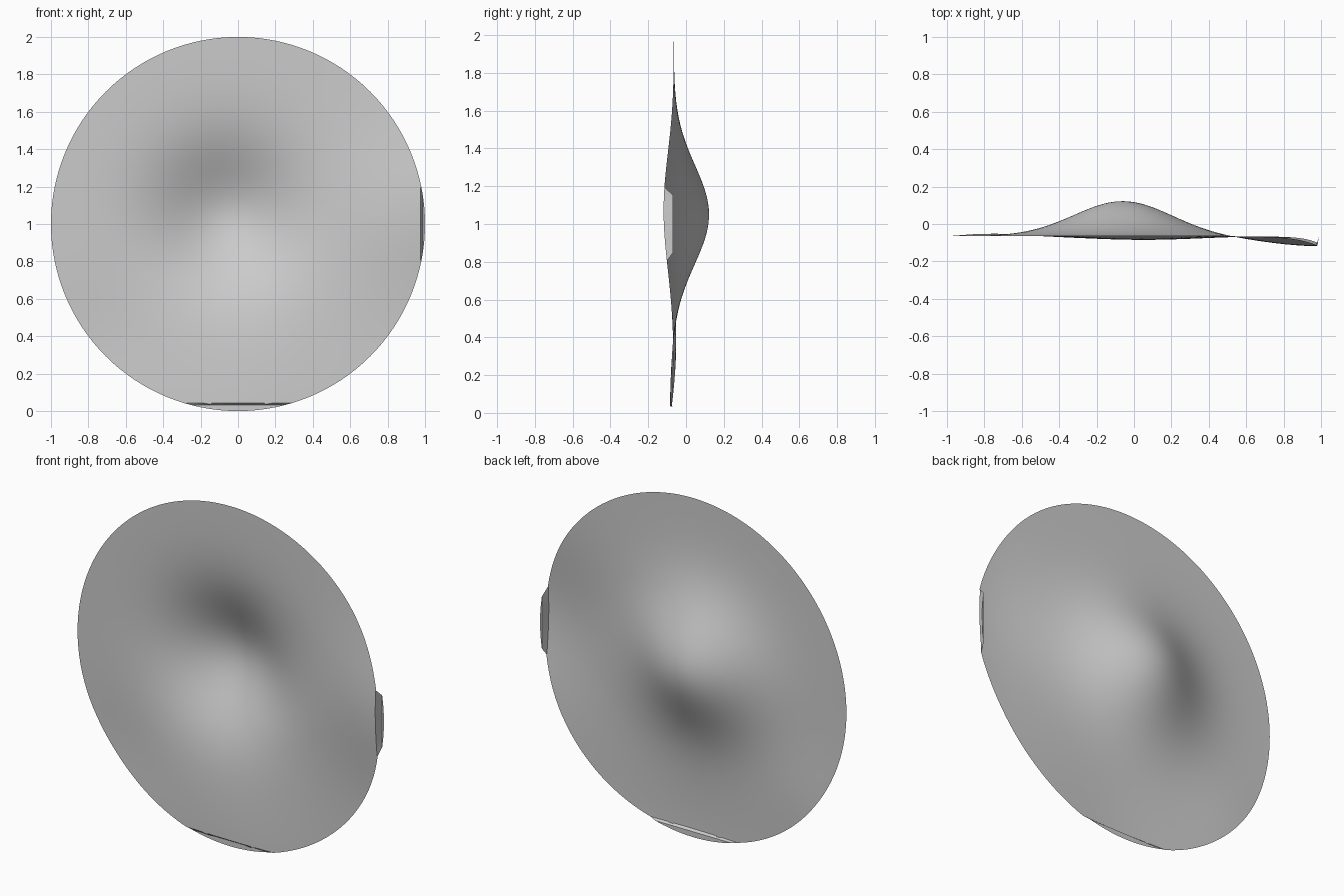
import bpy, bmesh, math
from mathutils import Vector

if "Cube" in bpy.data.objects:
    bpy.data.objects.remove(bpy.data.objects["Cube"])

SEGMENTS, RINGS = 128, 40
BASE = -0.065            # resting depth of the sheet
RIGHT_FOLD = (0.977, 0.988)
LOW_FOLD = (0.042, 0.032)

# Soft dents and bulges: centre x, centre z, radius, depth
BUMPS = [
    (-0.06, 1.05, 0.26, 0.187),    # main bulge to the back
    (1.00, 1.07, 0.30, -0.054),    # right edge pulled forward
    (0.05, 0.00, 0.30, -0.020),    # bottom edge pulled forward
    (-0.75, 0.38, 0.22, 0.013),    # slight swell at lower left
]


def depth(x, z):
    # Beyond the fold lines the sheet snaps back to its resting depth
    if x > RIGHT_FOLD[1] - 1e-4 or z < LOW_FOLD[1] + 1e-4:
        return BASE - 0.005
    return BASE + sum(h * math.exp(-((x - cx) ** 2 + (z - cz) ** 2) / (2 * s * s))
                      for cx, cz, s, h in BUMPS)


# Flat round sheet made from concentric rings
bm = bmesh.new()
centre = bm.verts.new((0, 0, 1))
rings = []
for i in range(1, RINGS + 1):
    r = i / RINGS
    rings.append([bm.verts.new((r * math.cos(2 * math.pi * k / SEGMENTS), 0,
                                1 + r * math.sin(2 * math.pi * k / SEGMENTS)))
                  for k in range(SEGMENTS)])
for k in range(SEGMENTS):
    n = (k + 1) % SEGMENTS
    bm.faces.new((centre, rings[0][k], rings[0][n]))
    for a, b in zip(rings, rings[1:]):
        bm.faces.new((a[k], b[k], b[n], a[n]))

# Fold lines for the two edge lips
cuts = [((x, 0, 0), (1, 0, 0)) for x in RIGHT_FOLD] + [((0, 0, z), (0, 0, 1)) for z in LOW_FOLD]
for co, no in cuts:
    bmesh.ops.bisect_plane(bm, geom=bm.verts[:] + bm.edges[:] + bm.faces[:],
                           dist=1e-5, plane_co=Vector(co), plane_no=Vector(no))

# Push the sheet into shape
for v in bm.verts:
    v.co.y = depth(v.co.x, v.co.z)

mesh = bpy.data.meshes.new("dented_disc")
bm.to_mesh(mesh)
bm.free()
disc = bpy.data.objects.new("dented_disc", mesh)
bpy.context.collection.objects.link(disc)
bpy.context.view_layer.objects.active = disc
disc.select_set(True)
bpy.ops.object.shade_smooth_by_angle(angle=math.radians(30))
